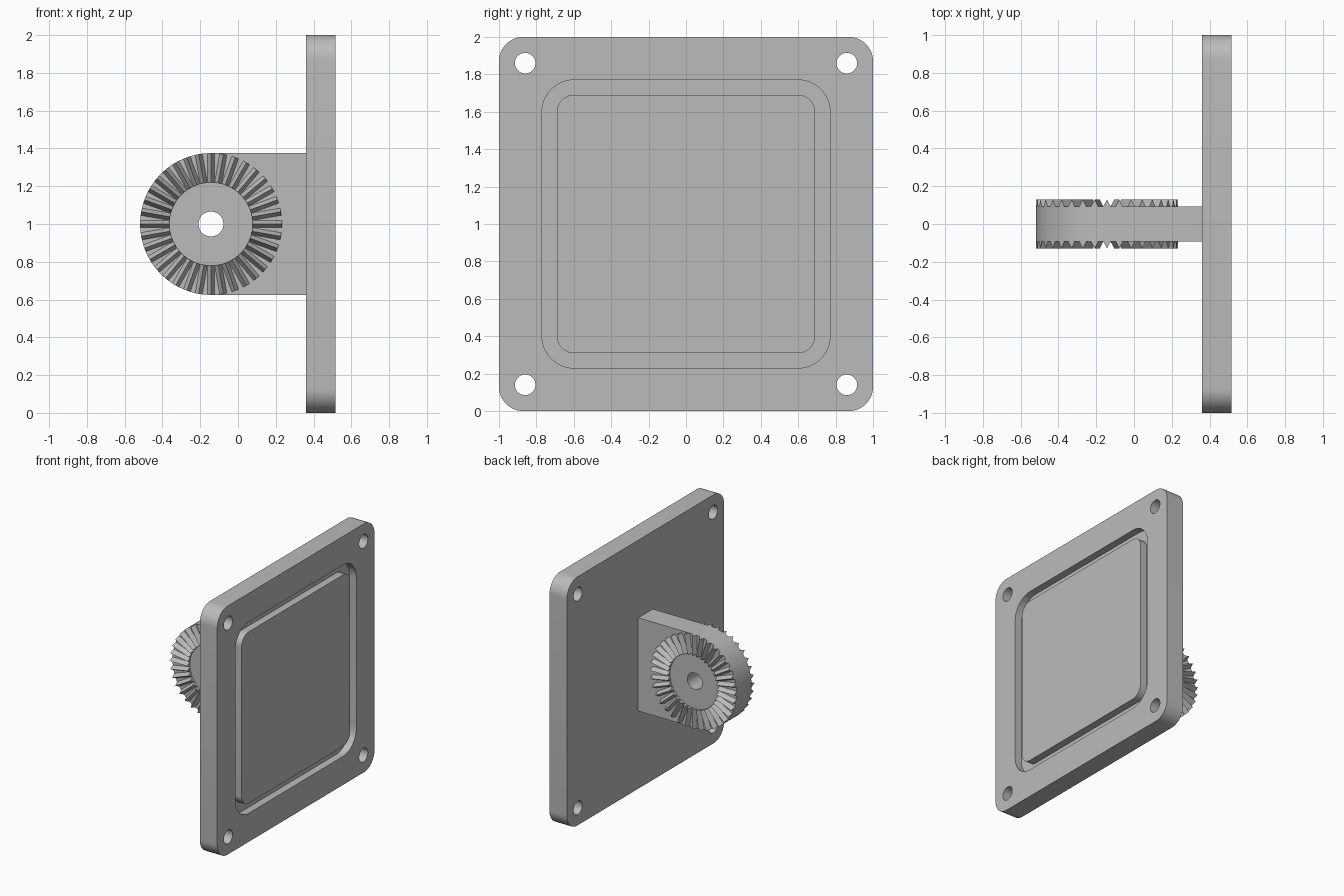
import bpy, bmesh
from math import sin, cos, pi, radians
from mathutils import Matrix, Vector

if "Cube" in bpy.data.objects:
    bpy.data.objects.remove(bpy.data.objects["Cube"], do_unlink=True)

GREY = (0.5, 0.5, 0.5, 1.0)
metal = bpy.data.materials.new("plain_grey")
metal.use_nodes = True
metal.diffuse_color = GREY
metal.node_tree.nodes["Principled BSDF"].inputs["Base Color"].default_value = GREY

HUB_X, MID_Z = -0.143, 1.0
HUB_R, INNER_R, BORE_R = 0.375, 0.22, 0.066
HUB_Y, TOOTH_Y, TEETH = 0.093, 0.13, 36
BACK, FACE = 0.36, 0.515


def arc(cx, cy, r, start, end, steps):
    return [(cx + r * cos(radians(start + (end - start) * i / steps)),
             cy + r * sin(radians(start + (end - start) * i / steps)))
            for i in range(steps + 1)]


def circle(cx, cy, r, steps=48):
    return arc(cx, cy, r, 0, 360, steps)[:-1]


def rounded_square(half, r):
    c = half - r
    points = []
    for k, (sx, sy) in enumerate([(1, 1), (-1, 1), (-1, -1), (1, -1)]):
        points += arc(sx * c, MID_Z + sy * c, r, 90 * k, 90 * k + 90, 12)
    return points


def finish(bm, name):
    bmesh.ops.recalc_face_normals(bm, faces=bm.faces)
    mesh = bpy.data.meshes.new(name)
    bm.to_mesh(mesh)
    bm.free()
    obj = bpy.data.objects.new(name, mesh)
    bpy.context.collection.objects.link(obj)
    mesh.materials.append(metal)
    return obj


def prism(name, outline, axis, lo, hi):
    """Extrude an outline along x (outline in y, z) or y (outline in x, z)."""
    bm = bmesh.new()
    place = (lambda a, b: (lo, a, b)) if axis == "x" else (lambda a, b: (a, lo, b))
    face = bm.faces.new([bm.verts.new(place(a, b)) for a, b in outline])
    new = bmesh.ops.extrude_face_region(bm, geom=[face])["geom"]
    shift = Vector((hi - lo, 0, 0)) if axis == "x" else Vector((0, hi - lo, 0))
    bmesh.ops.translate(bm, vec=shift,
                        verts=[v for v in new if isinstance(v, bmesh.types.BMVert)])
    return finish(bm, name)


def select_only(obj):
    bpy.ops.object.select_all(action="DESELECT")
    obj.select_set(True)
    bpy.context.view_layer.objects.active = obj


def cut(obj, cutter):
    select_only(obj)
    mod = obj.modifiers.new("cut", "BOOLEAN")
    mod.operation = "DIFFERENCE"
    mod.solver = "EXACT"
    mod.object = cutter
    bpy.ops.object.modifier_apply(modifier=mod.name)
    bpy.data.objects.remove(cutter, do_unlink=True)


def smooth(obj):
    select_only(obj)
    bpy.ops.object.shade_smooth_by_angle(angle=radians(30))


# Square plate with a seal groove and four corner holes
plate = prism("mounting_plate", rounded_square(1.0, 0.13), "x", BACK, FACE)
groove = prism("groove_cutter", rounded_square(0.77, 0.17), "x", FACE - 0.06, FACE + 0.1)
cut(groove, prism("island_cutter", rounded_square(0.69, 0.09), "x", FACE - 0.2, FACE + 0.2))
cut(plate, groove)
for sy in (-1, 1):
    for sz in (-1, 1):
        hole = circle(sy * 0.86, MID_Z + sz * 0.86, 0.055, 32)
        cut(plate, prism("hole_cutter", hole, "x", BACK - 0.1, FACE + 0.1))
smooth(plate)

# Round-ended lug with a bore, running into the plate
lug_outline = arc(HUB_X, MID_Z, HUB_R, 90, 270, 48)
lug_outline += [(BACK, MID_Z - HUB_R), (BACK, MID_Z + HUB_R)]
lug = prism("pivot_lug", lug_outline, "y", -HUB_Y, HUB_Y)
cut(lug, prism("bore_cutter", circle(HUB_X, MID_Z, BORE_R), "y", -0.3, 0.3))
smooth(lug)


# Rings of radial locking teeth on both sides of the lug
def tooth_ring(name, side):
    bm = bmesh.new()
    half = INNER_R * sin(pi / TEETH)
    section = [(-half, HUB_Y - 0.003), (-half, HUB_Y), (0, TOOTH_Y),
               (half, HUB_Y), (half, HUB_Y - 0.003)]
    for i in range(TEETH):
        turn = Matrix.Rotation(2 * pi * i / TEETH, 4, "Y")
        move = Matrix.Translation((HUB_X, 0, MID_Z)) @ turn
        inner, outer = [[bm.verts.new(move @ Vector((w, side * h, r))) for w, h in section]
                        for r in (INNER_R, HUB_R)]
        bm.faces.new(inner)
        bm.faces.new(outer[::-1])
        n = len(section)
        for k in range(n):
            j = (k + 1) % n
            bm.faces.new((inner[k], outer[k], outer[j], inner[j]))
    return finish(bm, name)


tooth_ring("front_teeth", -1)
tooth_ring("back_teeth", 1)
